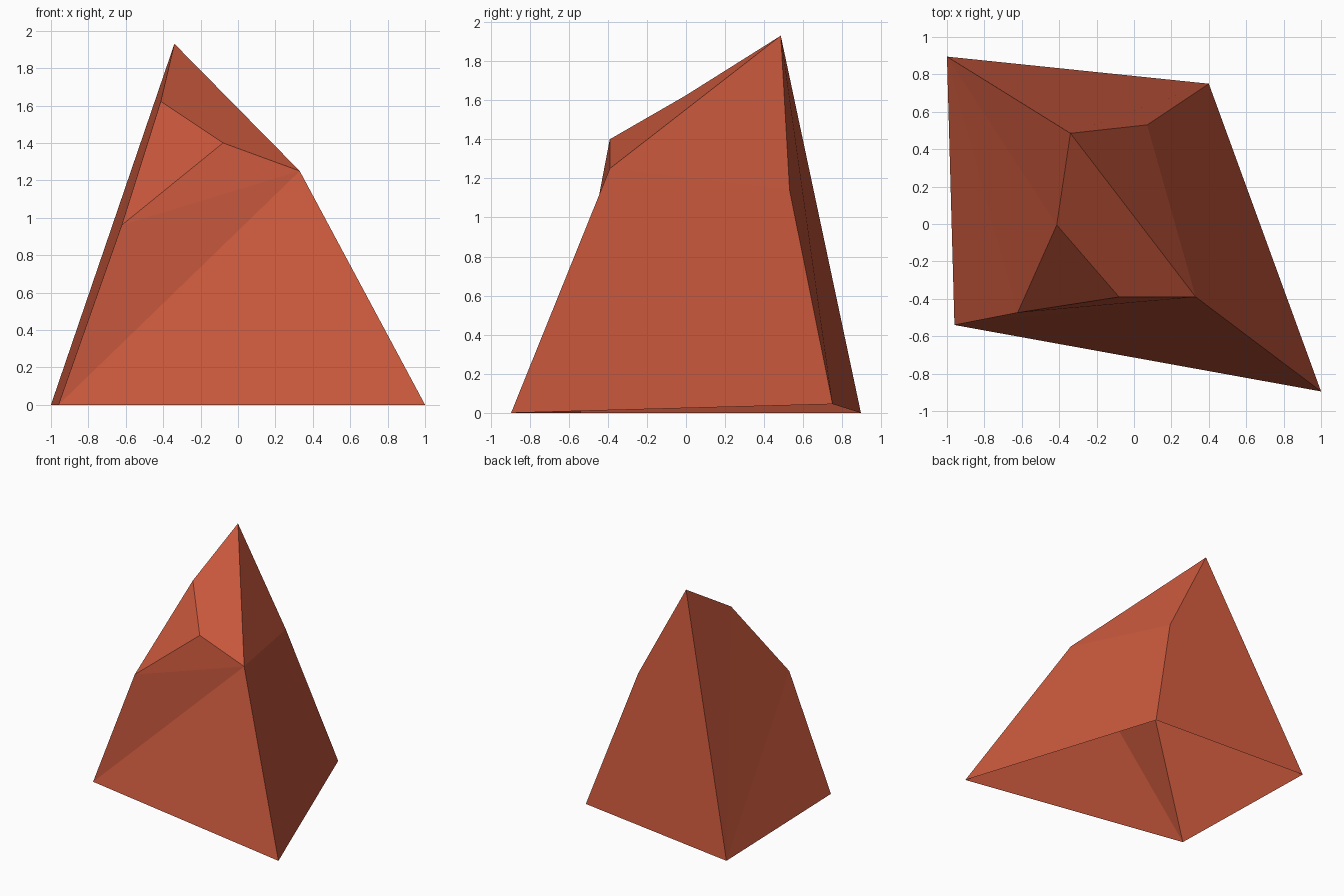
import bpy
import bmesh

default = bpy.data.objects.get("Cube")
if default:
    bpy.data.objects.remove(default, do_unlink=True)

# Single terracotta material
clay = bpy.data.materials.new("terracotta")
clay.use_nodes = True
colour = (0.57, 0.095, 0.045, 1.0)
clay.diffuse_color = colour
clay.node_tree.nodes["Principled BSDF"].inputs["Base Color"].default_value = colour

# Named corners of the rock
corners = {
    "back_right": (-1.0, 0.895, 0.0),
    "front_right": (-0.96, -0.54, 0.0),
    "front_left": (1.0, -0.895, 0.0),
    "back_left": (0.40, 0.75, 0.045),
    "peak": (-0.34, 0.485, 1.93),
    "rear_shoulder": (0.07, 0.53, 1.14),
    "left_shoulder": (0.33, -0.39, 1.25),
    "front_ridge": (-0.08, -0.39, 1.40),
    "side_ridge": (-0.413, -0.005, 1.622),
    "chip_tip": (-0.622, -0.474, 0.96),
}

# Flat facets, each listed by its corners; the rock is an open shell underneath
facets = [
    # front
    "front_right front_left left_shoulder",
    "front_right left_shoulder chip_tip",
    "chip_tip left_shoulder front_ridge",
    # chipped corner
    "chip_tip front_ridge side_ridge",
    # sloping top
    "side_ridge front_ridge left_shoulder peak",
    # left side
    "peak left_shoulder rear_shoulder",
    "front_left back_left rear_shoulder left_shoulder",
    # back
    "peak rear_shoulder back_left back_right",
    # right side
    "back_right front_right chip_tip",
    "back_right chip_tip side_ridge",
    "back_right side_ridge peak",
]

bm = bmesh.new()
verts = {name: bm.verts.new(co) for name, co in corners.items()}
for facet in facets:
    bm.faces.new([verts[name] for name in facet.split()])
bmesh.ops.recalc_face_normals(bm, faces=bm.faces[:])

mesh = bpy.data.meshes.new("rock")
bm.to_mesh(mesh)
bm.free()
mesh.materials.append(clay)
rock = bpy.data.objects.new("rock", mesh)
bpy.context.collection.objects.link(rock)
